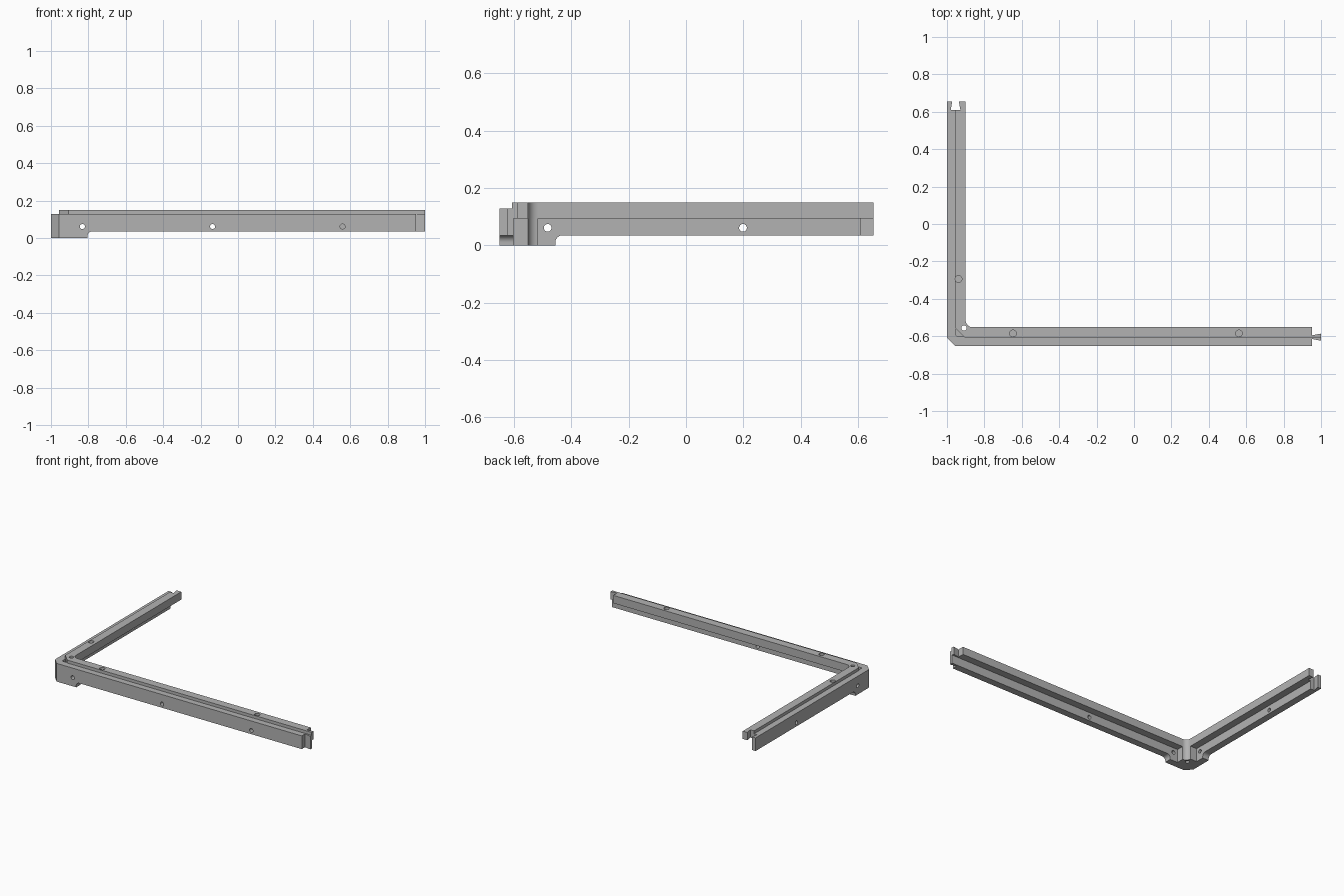
import bpy
import bmesh
import math

cube = bpy.data.objects.get("Cube")
if cube:
    bpy.data.objects.remove(cube)

# Plan coordinates (a, b) run along the two arms from the outer corner
X0, Y0 = -1.0, -0.651
ARM_A, ARM_B, WIDTH = 2.0, 1.305, 0.1
BASE, WALL_TOP, LEDGE, TOP = 0.035, 0.128, 0.094, 0.149

grey = bpy.data.materials.new("plain_grey")
grey.use_nodes = True
colour = (0.45, 0.45, 0.45, 1)
grey.diffuse_color = colour
grey.node_tree.nodes["Principled BSDF"].inputs["Base Color"].default_value = colour


def prism(name, points, lo, hi, place=lambda u, v, w: (X0 + u, Y0 + v, w)):
    """Extrude a closed outline from lo to hi; place maps it into the model."""
    bm = bmesh.new()
    base = [bm.verts.new(place(u, v, lo)) for u, v in points]
    face = bm.faces.new(base)
    new = bmesh.ops.extrude_face_region(bm, geom=[face])["geom"]
    for vert in [g for g in new if isinstance(g, bmesh.types.BMVert)]:
        i = min(range(len(base)), key=lambda k: (base[k].co - vert.co).length)
        vert.co = place(*points[i], hi)
    bmesh.ops.recalc_face_normals(bm, faces=bm.faces)
    mesh = bpy.data.meshes.new(name)
    bm.to_mesh(mesh)
    bm.free()
    mesh.materials.append(grey)
    obj = bpy.data.objects.new(name, mesh)
    bpy.context.collection.objects.link(obj)
    return obj


def arc(u, v, r, start, end, steps=10):
    angles = [math.radians(start + (end - start) * i / steps) for i in range(steps + 1)]
    return [(u + r * math.cos(t), v + r * math.sin(t)) for t in angles]


def circle(u, v, r):
    return arc(u, v, r, 0, 360, 24)[:-1]


def corner(outer, inner, la, lb, chamfer, fillet):
    """L-shaped outline with a chamfered outer and a rounded inner corner."""
    bend = arc(inner + fillet, inner + fillet, fillet, 270, 180)
    return ([(outer + chamfer, outer), (la, outer), (la, inner)] + bend
            + [(inner, lb), (outer, lb), (outer, outer + chamfer)])


def along_front(u, v, w):
    return (X0 + u, Y0 + w, v)


def along_side(u, v, w):
    return (X0 + w, Y0 + u, v)


def combine(body, other, operation):
    mod = body.modifiers.new(operation.lower(), "BOOLEAN")
    mod.operation, mod.solver, mod.object = operation, "EXACT", other
    bpy.context.view_layer.objects.active = body
    bpy.ops.object.modifier_apply(modifier=mod.name)
    bpy.data.objects.remove(other)


# Outer wall, raised inner ledge and the post under the inner corner
frame = prism("corner_frame", corner(0, 0.049, ARM_A, ARM_B, 0.043, 0.01), BASE, WALL_TOP)
combine(frame, prism("ledge", corner(0.043, WIDTH, ARM_A, ARM_B, 0.052, 0.035), LEDGE, TOP), "UNION")
combine(frame, prism("post", corner(0.03, WIDTH, 0.135, 0.135, 0.03, 0.034), 0, LEDGE + 0.01), "UNION")

# Foot below the wall on both arms, each with a rounded end
foot = ([(0, 0), (0.195, 0)] + arc(0.22, BASE - 0.025, 0.025, 180, 90)
        + [(0.22, BASE + 0.01), (0, BASE + 0.01)])
for place in (along_front, along_side):
    combine(frame, prism("foot", foot, 0, 0.049, place), "UNION")

# Outer corner chamfer
combine(frame, prism("chamfer_cut", [(-0.1, -0.1), (0.143, -0.1), (-0.1, 0.143)], -0.1, 0.3), "DIFFERENCE")

# Dovetail tongue on the long arm, dovetail notch on the short arm
MID, NECK = 0.046, 1.953
for side in (-1, 1):
    cut = [(NECK, MID + side * 0.2), (NECK, MID + side * 0.01),
           (ARM_A, MID + side * 0.019), (2.1, MID + side * 0.019), (2.1, MID + side * 0.2)]
    combine(frame, prism("tongue_cut", cut, -0.1, 0.3), "DIFFERENCE")
notch = [(MID - 0.026, 1.26), (MID + 0.026, 1.26), (MID + 0.018, ARM_B),
         (MID + 0.018, 1.4), (MID - 0.018, 1.4), (MID - 0.018, ARM_B)]
combine(frame, prism("notch_cut", notch, -0.1, 0.3), "DIFFERENCE")

# Screw holes through the walls; the last one on the long arm is blind
for a, depth in ((0.168, 0.2), (0.864, 0.2), (1.559, 0.035)):
    combine(frame, prism("screw_cut", circle(a, 0.061, 0.0135), -0.1, depth, along_front), "DIFFERENCE")
for b in (0.168, 0.85):
    combine(frame, prism("screw_cut", circle(b, 0.061, 0.0135), -0.1, 0.2, along_side), "DIFFERENCE")

# Shallow round pockets in the top and the through hole at the corner
for a, b in ((0.353, 0.066), (1.561, 0.066), (0.062, 0.357)):
    combine(frame, prism("pocket_cut", circle(a, b, 0.018), 0.115, 0.3), "DIFFERENCE")
combine(frame, prism("corner_hole_cut", circle(0.091, 0.095, 0.014), -0.1, 0.3), "DIFFERENCE")

# Smooth the round surfaces, keep the edges crisp
bpy.ops.object.select_all(action="DESELECT")
frame.select_set(True)
bpy.context.view_layer.objects.active = frame
bpy.ops.object.shade_smooth_by_angle(angle=math.radians(30))
